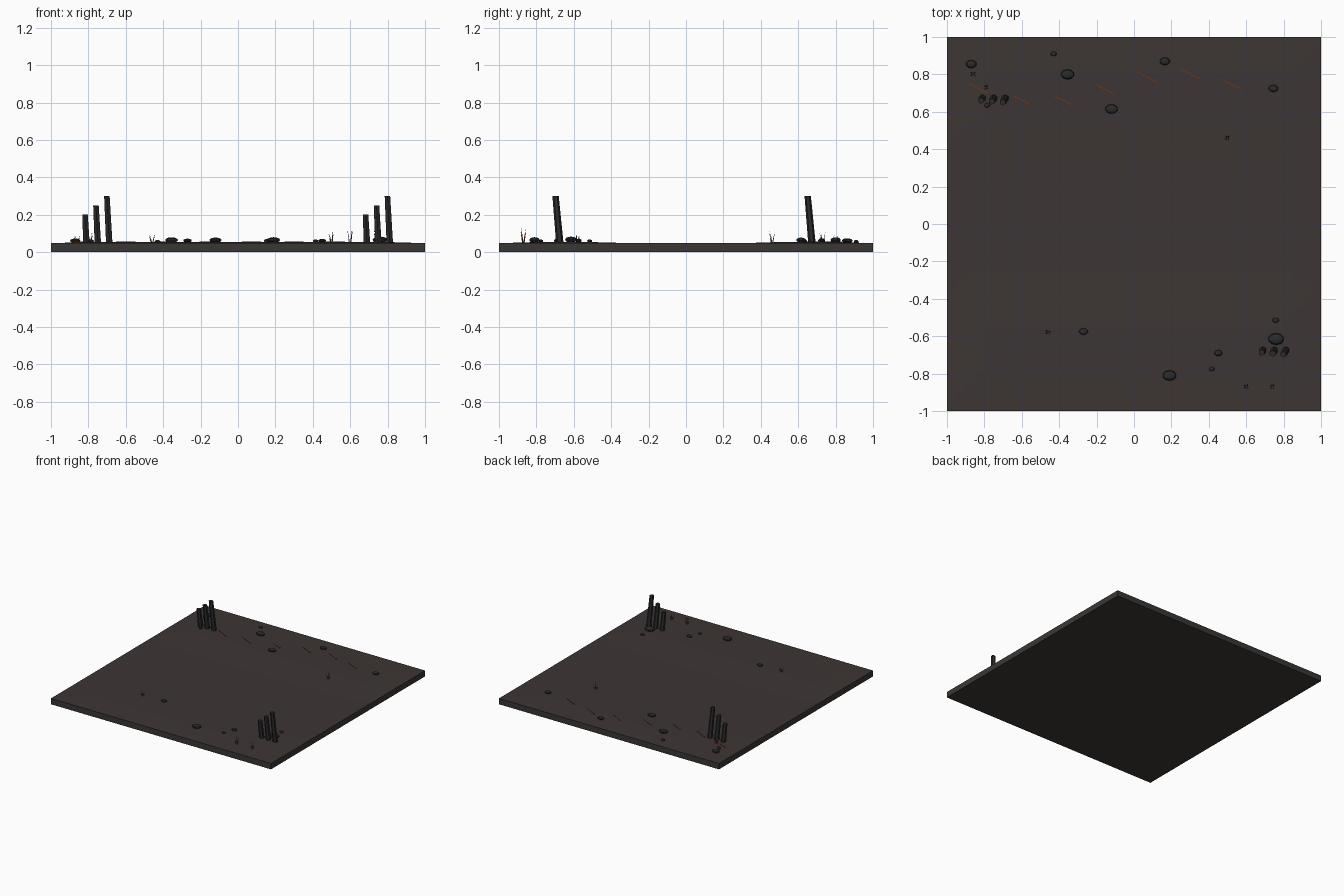
import bpy, bmesh, math, random
from mathutils import Vector, Matrix

if "Cube" in bpy.data.objects:
    bpy.data.objects.remove(bpy.data.objects["Cube"])

random.seed(4)


def material(name, rgb):
    m = bpy.data.materials.new(name)
    m.diffuse_color = (*rgb, 1)
    m.use_nodes = True
    m.node_tree.nodes["Principled BSDF"].inputs["Base Color"].default_value = m.diffuse_color
    return m


SOIL = material("ash_soil", (0.046, 0.036, 0.035))
EDGE = material("slab_stone", (0.042, 0.038, 0.035))
BASALT = material("basalt", (0.024, 0.024, 0.025))
RUST = material("rust_crack", (0.13, 0.035, 0.012))
BLADE = material("dry_grass", (0.28, 0.09, 0.025))


def finish(name, bm, *mats):
    me = bpy.data.meshes.new(name)
    bm.normal_update()
    bm.to_mesh(me)
    bm.free()
    for m in mats:
        me.materials.append(m)
    ob = bpy.data.objects.new(name, me)
    bpy.context.collection.objects.link(ob)
    return ob


def ground_z(x, y):
    # low banks along front and back, flat path between them
    t = min(max((abs(y) - 0.25) / 0.3, 0), 1)
    edge = min(max((1 - max(abs(x), abs(y))) / 0.2, 0), 1)
    return 0.048 + 0.006 * t * t * (3 - 2 * t) * edge


# Ground slab: gently raised grid with skirt and underside
bm = bmesh.new()
bmesh.ops.create_grid(bm, x_segments=40, y_segments=40, size=1)
for v in bm.verts:
    v.co.z = ground_z(v.co.x, v.co.y)
rim = [e for e in bm.edges if e.is_boundary]
skirt = bmesh.ops.extrude_edge_only(bm, edges=rim)["geom"]
for v in skirt:
    if isinstance(v, bmesh.types.BMVert):
        v.co.z = 0
bmesh.ops.contextual_create(bm, geom=[e for e in bm.edges if e.is_boundary])
bmesh.ops.recalc_face_normals(bm, faces=bm.faces)
for f in bm.faces:
    f.material_index = 0 if f.normal.z > 0.5 else 1
finish("ground_slab", bm, SOIL, EDGE)

# Two clusters of leaning hexagonal columns
for side, x0, y0 in (("back", -0.81, 0.674), ("front", 0.69, -0.674)):
    for i, top in enumerate((0.20, 0.25, 0.30)):
        bm = bmesh.new()
        h = top - 0.04
        bmesh.ops.create_cone(bm, cap_ends=True, segments=6, radius1=0.020,
                              radius2=0.017, depth=h)
        for v in bm.verts:
            k = v.co.z + h / 2
            v.co += Vector((x0 + 0.061 * i - 0.05 * k, y0 - 0.09 * k, 0.04 + h / 2))
        finish(f"{side}_column_{i + 1}", bm, BASALT)

# Flattened stones: x, y, radius
stones = [(-0.87, 0.855, 0.029), (-0.43, 0.91, 0.017), (-0.355, 0.80, 0.036),
          (0.165, 0.87, 0.028), (0.745, 0.725, 0.026), (-0.12, 0.615, 0.034),
          (-0.785, 0.635, 0.016), (-0.27, -0.575, 0.024), (0.19, -0.81, 0.037),
          (0.45, -0.69, 0.022), (0.415, -0.775, 0.016), (0.757, -0.515, 0.018),
          (0.76, -0.615, 0.042)]
for i, (x, y, r) in enumerate(stones):
    bm = bmesh.new()
    bmesh.ops.create_uvsphere(bm, u_segments=10, v_segments=6, radius=1)
    rz = 0.35 * r + 0.002
    bmesh.ops.scale(bm, vec=(r, r * 0.75, rz), verts=bm.verts)
    bmesh.ops.translate(bm, vec=(x, y, ground_z(x, y) + rz * 0.75), verts=bm.verts)
    finish(f"stone_{i + 1}", bm, BASALT)

# Thin glowing cracks lying on the back bank
cracks = [(-0.83, 0.725), (-0.60, 0.662), (-0.38, 0.662), (-0.155, 0.72),
          (0.072, 0.785), (0.30, 0.803), (0.52, 0.748)]
for i, (x, y) in enumerate(cracks):
    bm = bmesh.new()
    bmesh.ops.create_cube(bm, size=1)
    bmesh.ops.scale(bm, vec=(0.112, 0.007, 0.004), verts=bm.verts)
    bmesh.ops.rotate(bm, matrix=Matrix.Rotation(math.radians(-27), 3, 'Z'), verts=bm.verts)
    bmesh.ops.translate(bm, vec=(x, y, ground_z(x, y) + 0.001), verts=bm.verts)
    finish(f"crack_{i + 1}", bm, RUST)

# Dry grass tufts: thin blades fanned outward
tufts = [(-0.46, -0.58, 0.055), (0.50, 0.46, 0.07), (0.60, -0.87, 0.085),
         (0.74, -0.87, 0.08), (-0.79, 0.73, 0.06), (-0.86, 0.80, 0.05)]
for i, (x, y, h) in enumerate(tufts):
    bm = bmesh.new()
    for k in range(4):
        a = k * math.pi / 2 + random.uniform(0.3, 1.1)
        out = Vector((math.cos(a), math.sin(a), 0))
        side = Vector((-out.y, out.x, 0)) * 0.004
        base = Vector((x, y, ground_z(x, y) - 0.003)) + out * 0.004
        tip = base + out * 0.014 + Vector((0, 0, h * random.uniform(0.7, 1)))
        p = [bm.verts.new(c) for c in (base - side, base + side, base + out * 0.004, tip)]
        for tri in ((0, 1, 3), (1, 2, 3), (2, 0, 3), (0, 2, 1)):
            bm.faces.new([p[t] for t in tri])
    bmesh.ops.recalc_face_normals(bm, faces=bm.faces)
    finish(f"grass_tuft_{i + 1}", bm, BLADE)
